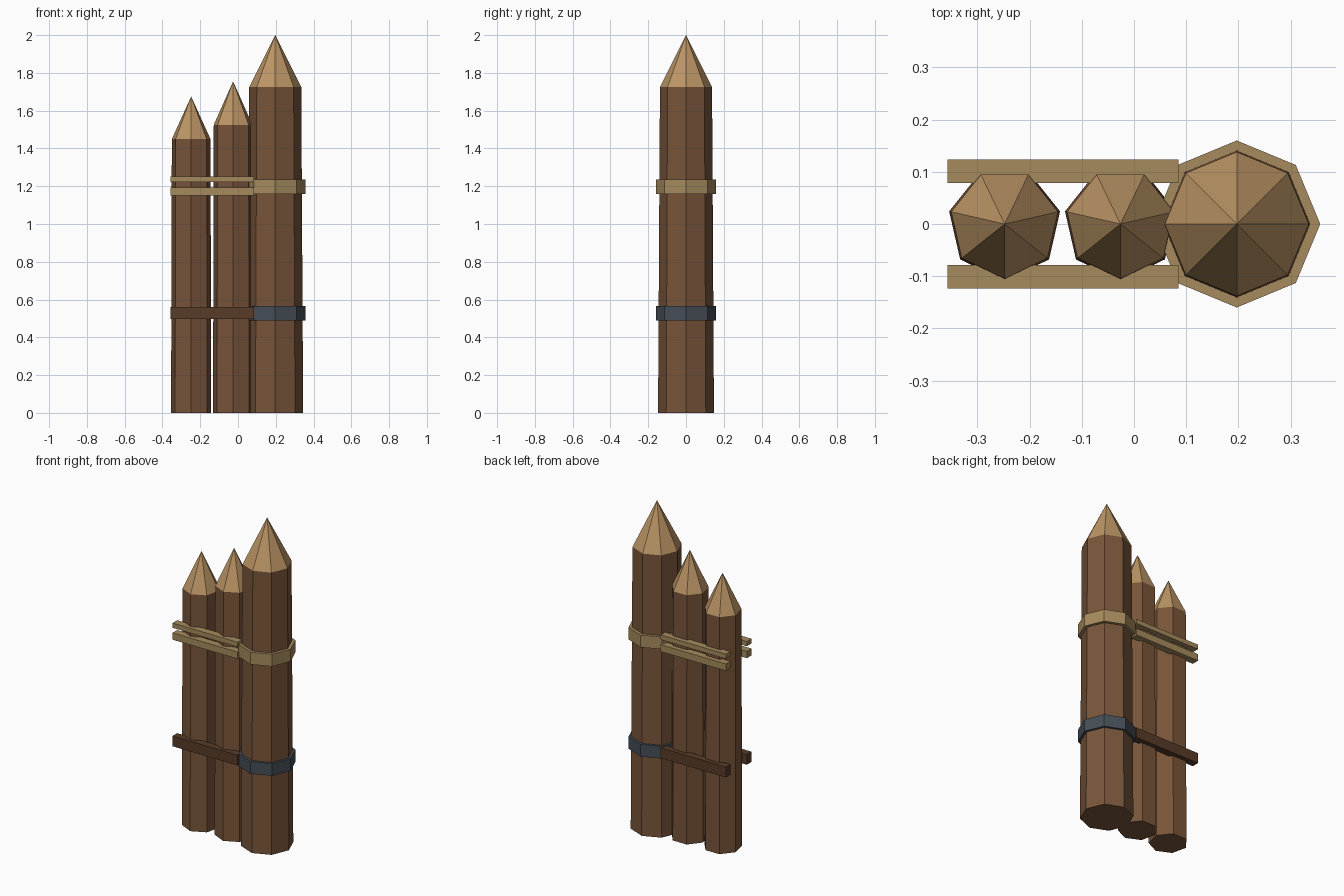
import bpy, bmesh
from math import cos, sin, pi

if "Cube" in bpy.data.objects:
    bpy.data.objects.remove(bpy.data.objects["Cube"])


def material(name, rgb):
    m = bpy.data.materials.new(name)
    m.diffuse_color = (*rgb, 1)
    m.use_nodes = True
    m.node_tree.nodes["Principled BSDF"].inputs["Base Color"].default_value = m.diffuse_color
    return m


BARK = material("bark", (0.19, 0.09, 0.042))
CUT = material("cut_wood", (0.50, 0.30, 0.13))
ROPE = material("rope", (0.38, 0.26, 0.11))
IRON = material("iron", (0.06, 0.076, 0.093))
DARK = material("dark_wood", (0.10, 0.045, 0.022))


def finish(name, bm, mats):
    bmesh.ops.recalc_face_normals(bm, faces=bm.faces)
    me = bpy.data.meshes.new(name)
    bm.to_mesh(me)
    bm.free()
    for m in mats:
        me.materials.append(m)
    ob = bpy.data.objects.new(name, me)
    bpy.context.collection.objects.link(ob)
    return ob


def ring(bm, x, z, r, n):
    # first corner points to the front (-y)
    angles = [-pi / 2 + 2 * pi * i / n for i in range(n)]
    return [bm.verts.new((x + r * cos(a), r * sin(a), z)) for a in angles]


def bridge(bm, a, b):
    n = len(a)
    for i in range(n):
        bm.faces.new((a[i], a[(i + 1) % n], b[(i + 1) % n], b[i]))


def stake(name, x, n, r_low, r_top, z_top, z_tip):
    bm = bmesh.new()
    low, top = ring(bm, x, 0, r_low, n), ring(bm, x, z_top, r_top, n)
    bm.faces.new(low)
    bridge(bm, low, top)
    tip = bm.verts.new((x, 0, z_tip))
    for i in range(n):
        bm.faces.new((top[i], top[(i + 1) % n], tip)).material_index = 1
    return finish(name, bm, [BARK, CUT])


def band(name, x, r_in, r_out, z0, z1, mat, n=8):
    bm = bmesh.new()
    loops = [ring(bm, x, z, r, n) for r, z in
             ((r_in, z0), (r_out, z0), (r_out, z1), (r_in, z1))]
    for i in range(4):
        bridge(bm, loops[i], loops[(i + 1) % 4])
    return finish(name, bm, [mat])


def rail(name, x0, x1, y0, y1, z0, z1, mat):
    bm = bmesh.new()
    bmesh.ops.create_cube(bm, size=1)
    for v in bm.verts:
        v.co = (x1 if v.co.x > 0 else x0,
                y1 if v.co.y > 0 else y0,
                z1 if v.co.z > 0 else z0)
    return finish(name, bm, [mat])


# Sharpened stakes
stake("gate_post", 0.197, 8, 0.148, 0.138, 1.725, 2.0)
stake("middle_stake", -0.026, 7, 0.109, 0.105, 1.525, 1.755)
stake("end_stake", -0.248, 7, 0.109, 0.105, 1.45, 1.675)

# Bands around the main post
band("rope_band", 0.197, 0.138, 0.16, 1.16, 1.235, ROPE)
band("iron_band", 0.197, 0.138, 0.16, 0.49, 0.565, IRON)

# Rails on front and back
for side, y0, y1 in (("front", -0.124, -0.079), ("back", 0.079, 0.124)):
    for name, z0, z1, mat in (("upper_lashing", 1.223, 1.252, ROPE),
                              ("lower_lashing", 1.15, 1.192, ROPE),
                              ("bottom_rail", 0.497, 0.56, DARK)):
        rail(f"{side}_{name}", -0.357, 0.085, y0, y1, z0, z1, mat)
